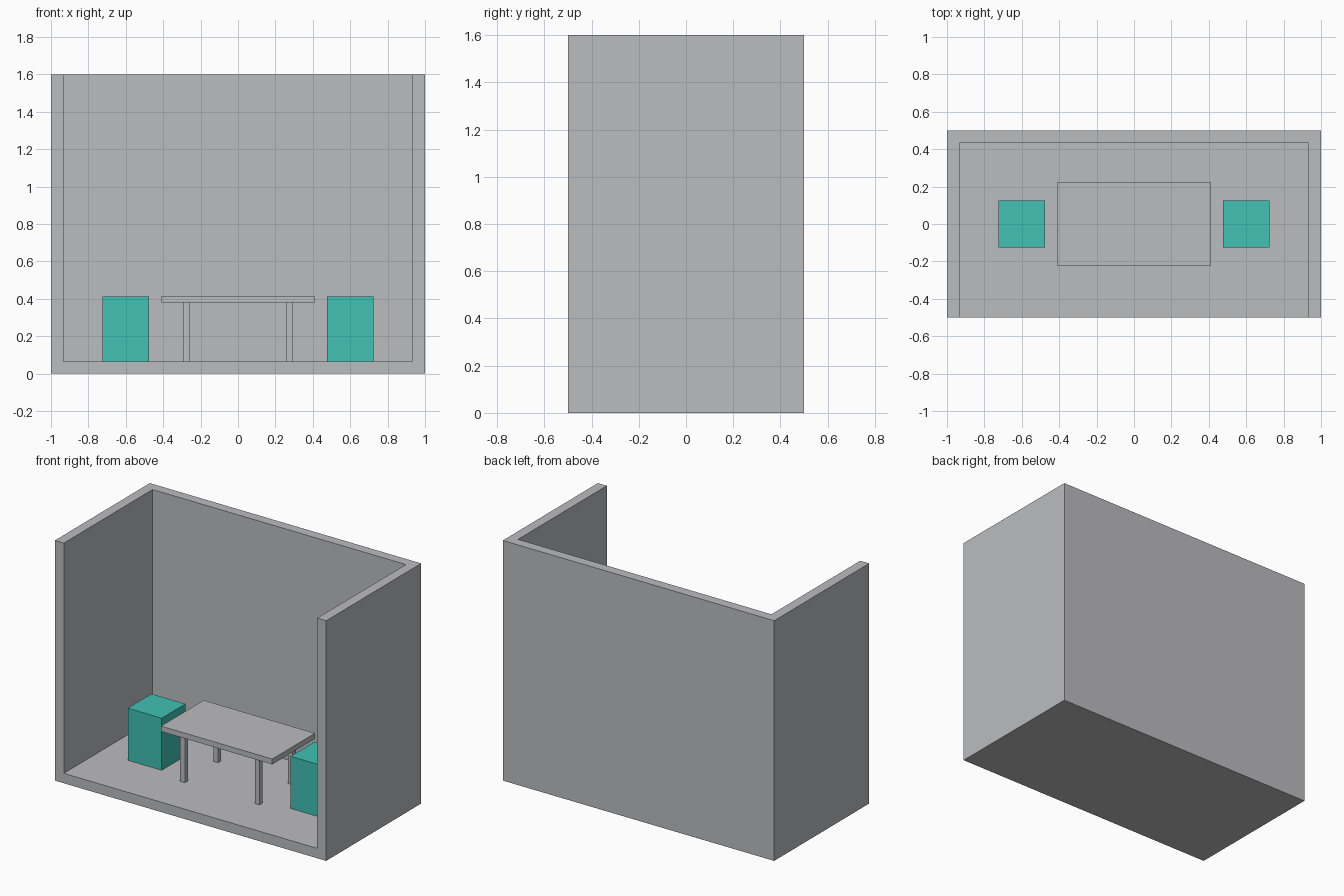
import bpy
import bmesh

default_cube = bpy.data.objects.get("Cube")
if default_cube:
    bpy.data.objects.remove(default_cube, do_unlink=True)


def material(name, rgb):
    mat = bpy.data.materials.new(name)
    mat.use_nodes = True
    mat.diffuse_color = (*rgb, 1)
    mat.node_tree.nodes["Principled BSDF"].inputs["Base Color"].default_value = (*rgb, 1)
    return mat


def add_object(name, bm, mat):
    bmesh.ops.recalc_face_normals(bm, faces=bm.faces)
    mesh = bpy.data.meshes.new(name)
    bm.to_mesh(mesh)
    bm.free()
    mesh.materials.append(mat)
    obj = bpy.data.objects.new(name, mesh)
    bpy.context.collection.objects.link(obj)
    return obj


def box(name, low, high, mat):
    bm = bmesh.new()
    bmesh.ops.create_cube(bm, size=1)
    for v in bm.verts:
        v.co = [l if c < 0 else h for c, l, h in zip(v.co, low, high)]
    return add_object(name, bm, mat)


def prism(name, outline, bottom, top, mat):
    bm = bmesh.new()
    face = bm.faces.new([bm.verts.new((x, y, bottom)) for x, y in outline])
    side = bmesh.ops.extrude_face_region(bm, geom=[face])
    for v in side["geom"]:
        if isinstance(v, bmesh.types.BMVert):
            v.co.z = top
    return add_object(name, bm, mat)


grey = material("light grey", (0.50, 0.505, 0.52))
teal = material("teal", (0.053, 0.533, 0.456))

W, D, H = 1.0, 0.5, 1.6   # half width, half depth, height
T = 0.066                 # wall and floor thickness

# Room: floor slab and a U-shaped wall open to the front
box("floor", (-W, -D, 0), (W, D, T), grey)
inner = W - T
prism("walls", [(-W, -D), (-inner, -D), (-inner, D - T), (inner, D - T),
                (inner, -D), (W, -D), (W, D), (-W, D)], T, H, grey)

# Table
TABLE_Z = 0.38
box("table_top", (-0.41, -0.225, TABLE_Z), (0.41, 0.225, 0.416), grey)
half = 0.017
for sx, side in ((-1, "right"), (1, "left")):
    for sy, end in ((-1, "front"), (1, "back")):
        x, y = sx * 0.275, sy * 0.175
        box(f"table_leg_{end}_{side}", (x - half, y - half, T),
            (x + half, y + half, TABLE_Z), grey)

    # Block seat at each end of the table
    x = sx * 0.6
    box(f"seat_{side}", (x - 0.125, -0.125, T), (x + 0.125, 0.125, 0.413), teal)
